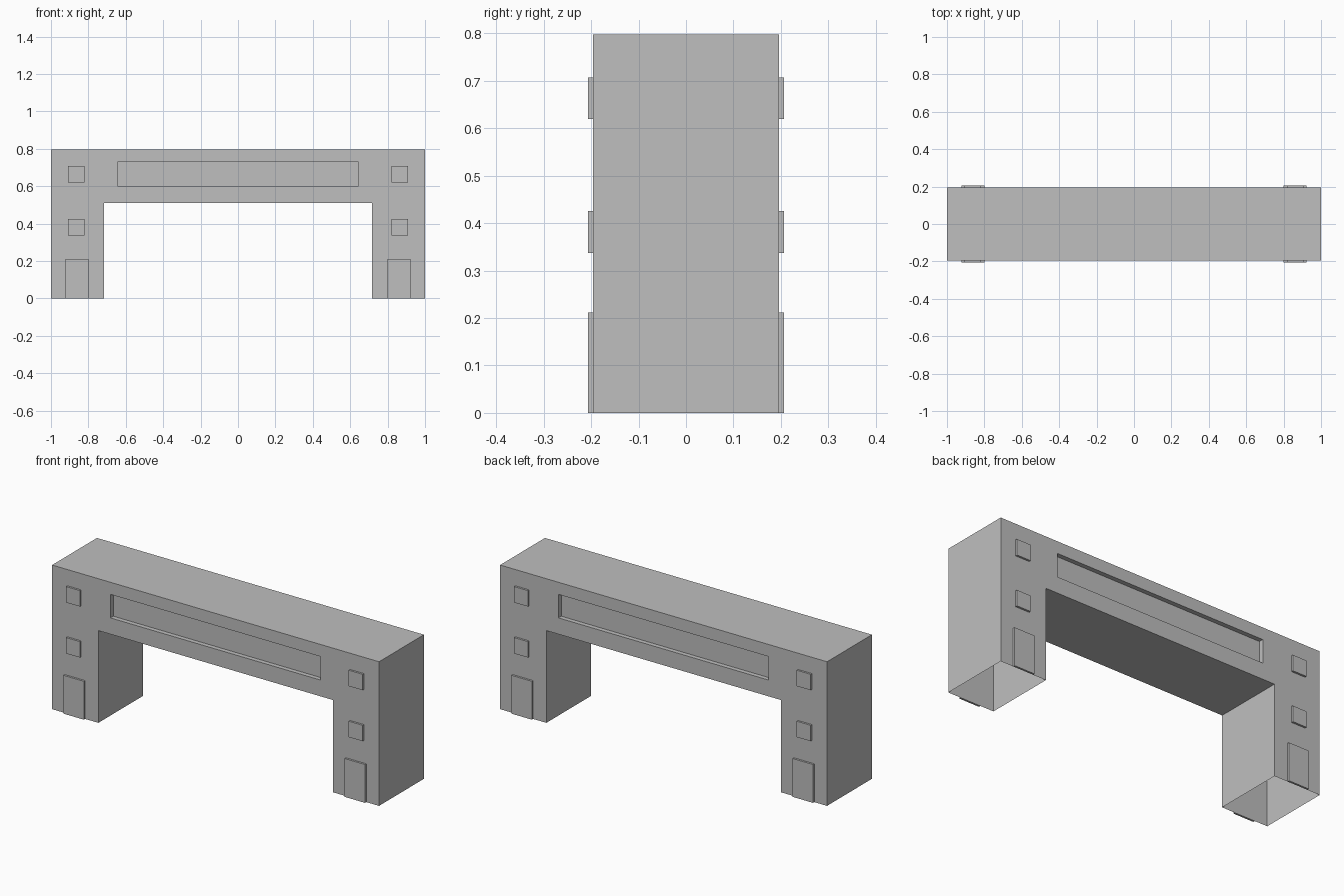
import bpy, bmesh
from mathutils import Matrix, Vector

if "Cube" in bpy.data.objects:
    bpy.data.objects.remove(bpy.data.objects["Cube"], do_unlink=True)

HALF_DEPTH = 0.196
RELIEF = 0.011
RECESS = 0.025

concrete = bpy.data.materials.new("concrete_grey")
concrete.use_nodes = True
grey = (0.52, 0.52, 0.52, 1)
concrete.diffuse_color = grey
concrete.node_tree.nodes["Principled BSDF"].inputs["Base Color"].default_value = grey


def add_object(name, bm):
    mesh = bpy.data.meshes.new(name)
    bm.to_mesh(mesh)
    bm.free()
    mesh.materials.append(concrete)
    obj = bpy.data.objects.new(name, mesh)
    bpy.context.collection.objects.link(obj)
    return obj


def add_box(name, centre, size):
    bm = bmesh.new()
    matrix = Matrix.Translation(centre) @ Matrix.Diagonal((*size, 1))
    bmesh.ops.create_cube(bm, size=1, matrix=matrix)
    return add_object(name, bm)


# Gateway shell: front and back walls laid out in cells, open under the legs
columns = [-1, -0.717, -0.643, 0.643, 0.717, 1]
rows = [0, 0.51, 0.60, 0.73, 0.797]
bm = bmesh.new()
panels = []
for side in (-1, 1):
    grid = [[bm.verts.new((x, side * HALF_DEPTH, z)) for z in rows] for x in columns]
    for i in range(len(columns) - 1):
        for j in range(len(rows) - 1):
            if j == 0 and 0 < i < len(columns) - 2:
                continue
            loop = [grid[i][j], grid[i + 1][j], grid[i + 1][j + 1], grid[i][j + 1]]
            face = bm.faces.new(loop[::-side])
            if i == 2 and j == 2:
                panels.append(face)
    if side == -1:
        front = grid
loose = [v for v in bm.verts if not v.link_faces]
bmesh.ops.delete(bm, geom=loose, context="VERTS")

# Roof, ends, leg sides and soffit join the two walls
back_vert = {(v.co.x, v.co.z): v for v in bm.verts if v.co.y > 0}
outline = [e for e in bm.edges if e.is_boundary and e.verts[0].co.y < 0]
for edge in outline:
    a, b = edge.verts
    if a.co.z + b.co.z > 0.001:
        bm.faces.new((a, b, back_vert[b.co.x, b.co.z], back_vert[a.co.x, a.co.z]))
bmesh.ops.recalc_face_normals(bm, faces=bm.faces)

# Long sunken panel above the opening on each wall
bm.normal_update()
for panel in panels:
    wall = 1 if panel.calc_center_median().y > 0 else -1
    inner = bmesh.ops.extrude_discrete_faces(bm, faces=[panel])["faces"]
    verts = {v for f in inner for v in f.verts}
    bmesh.ops.translate(bm, verts=list(verts), vec=Vector((0, -wall * RECESS, 0)))
add_object("gateway_shell", bm)

# Raised doors and windows on both faces of each leg
for side_name, sx in (("left", 1), ("right", -1)):
    for face_name, sy in (("front", -1), ("back", 1)):
        y = sy * (HALF_DEPTH + RELIEF / 2)
        tag = f"{face_name}_{side_name}"
        add_box(f"door_{tag}", (sx * 0.86, y, 0.106), (0.124, RELIEF, 0.212))
        for level, z in (("lower", 0.381), ("upper", 0.663)):
            add_box(f"{level}_window_{tag}", (sx * 0.865, y, z), (0.086, RELIEF, 0.088))
